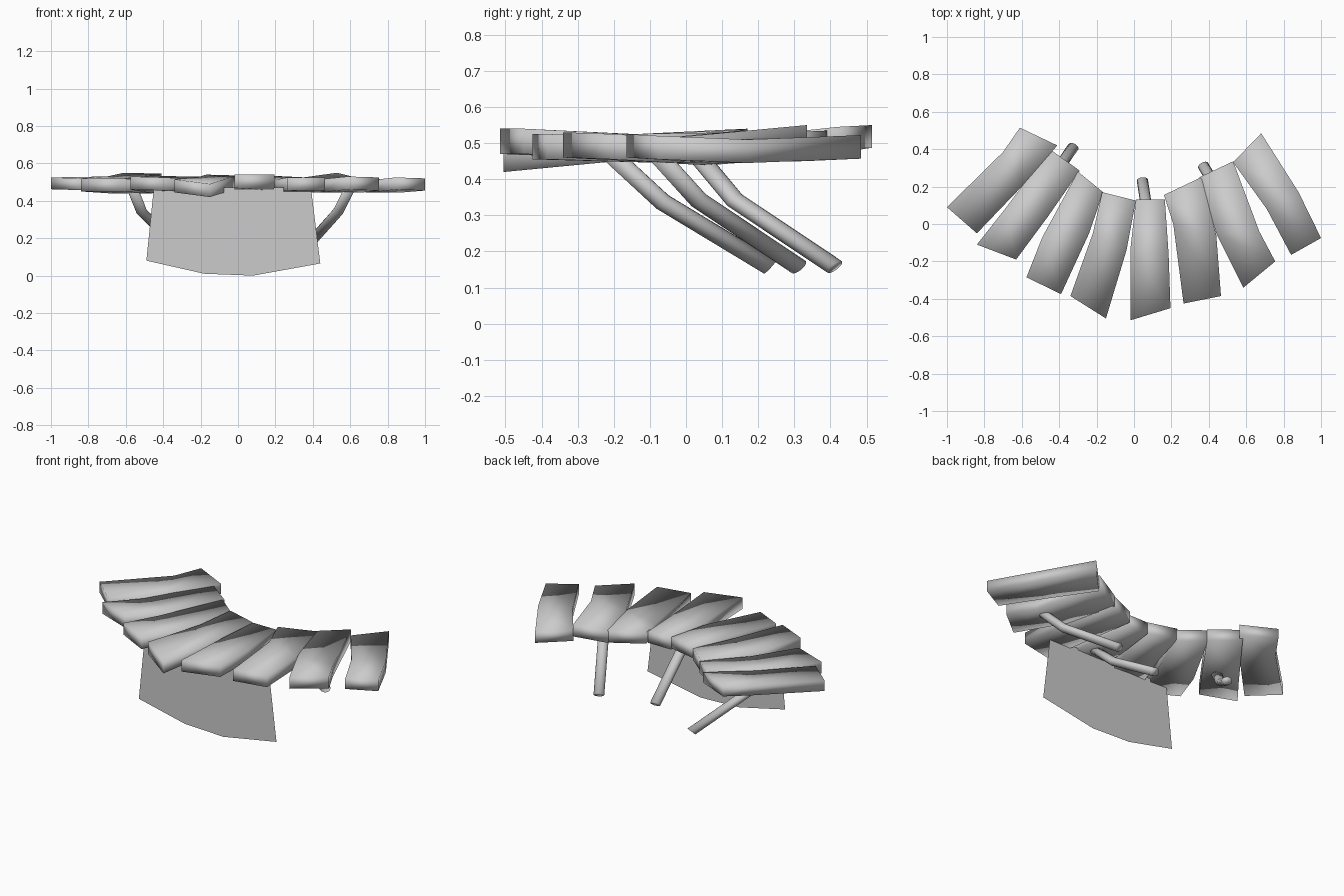
import bpy
import bmesh
from math import cos, sin, tau
from mathutils import Vector

cube = bpy.data.objects.get("Cube")
if cube:
    bpy.data.objects.remove(cube, do_unlink=True)

# Single plain grey
grey = bpy.data.materials.new("plain_grey")
grey.use_nodes = True
grey.diffuse_color = (0.6, 0.6, 0.6, 1)
shader = next(n for n in grey.node_tree.nodes if n.type == 'BSDF_PRINCIPLED')
shader.inputs["Base Color"].default_value = grey.diffuse_color


def finish(bm, name, smooth):
    """Turn a bmesh into a named grey object."""
    mesh = bpy.data.meshes.new(name)
    for face in bm.faces:
        face.smooth = smooth
    bm.to_mesh(mesh)
    bm.free()
    mesh.materials.append(grey)
    obj = bpy.data.objects.new(name, mesh)
    bpy.context.collection.objects.link(obj)
    return obj


def loft(name, loops):
    """Skin matching loops of points into a closed smooth body."""
    bm = bmesh.new()
    rings = [[bm.verts.new(point) for point in loop] for loop in loops]
    for near, far in zip(rings, rings[1:]):
        for i in range(len(near)):
            j = (i + 1) % len(near)
            bm.faces.new((near[i], near[j], far[j], far[i]))
    bm.faces.new(rings[0])
    bm.faces.new(list(reversed(rings[-1])))
    bmesh.ops.recalc_face_normals(bm, faces=bm.faces)
    return finish(bm, name, True)


def plank(name, stations, tops, thick=0.07):
    """Bent slab: front, middle and back stations, each a left and right edge point."""
    loops = []
    for ((ax, ay), (bx, by)), (a_top, b_top) in zip(stations, tops):
        loops.append([(ax, ay, a_top - thick), (bx, by, b_top - thick),
                      (bx, by, b_top), (ax, ay, a_top)])
    return loft(name, loops)


def support_tube(name, path, half_width=0.03, half_height=0.025, sides=16):
    """Bent oval tube whose end rings keep the tilt of its upper length."""
    path = [Vector(p) for p in path]
    along = (path[1] - path[0]).normalized()
    side = along.cross(Vector((0, 0, 1))).normalized()
    up = side.cross(along)
    angles = [tau * i / sides for i in range(sides)]
    return loft(name, [[p + side * half_width * cos(a) + up * half_height * sin(a)
                        for a in angles] for p in path])


# Fan of bent planks, from the -x end to the +x end
plank("plank_far_right",
      (((-1, .09), (-.84, -.05)), ((-.7, .385), (-.61, .19)), ((-.61, .515), (-.41, .42))),
      ((.525, .52), (.53, .52), (.55, .545)), thick=.063)
plank("plank_outer_right",
      (((-.84, -.11), (-.63, -.19)), ((-.69, .08), (-.46, .04)), ((-.45, .4), (-.29, .285))),
      ((.52, .52), (.51, .51), (.535, .53)))
plank("plank_mid_right",
      (((-.575, -.285), (-.39, -.375)), ((-.49, -.07), (-.24, -.05)), ((-.3, .28), (-.165, .17))),
      ((.53, .525), (.515, .515), (.53, .53)))
plank("plank_inner_right",
      (((-.34, -.385), (-.15, -.505)), ((-.22, -.05), (-.04, -.14)), ((-.17, .17), (.01, .125))),
      ((.515, .49), (.525, .525), (.54, .535)))
plank("plank_inner_left",
      (((-.02, -.515), (.195, -.45)), ((-.02, -.14), (.185, -.16)), ((.01, .13), (.165, .13))),
      ((.54, .54), (.525, .525), (.53, .53)))
plank("plank_mid_left",
      (((.265, -.425), (.465, -.385)), ((.21, 0), (.44, -.06)), ((.16, .155), (.36, .25))),
      ((.525, .525), (.515, .515), (.535, .525)))
plank("plank_outer_left",
      (((.585, -.34), (.755, -.2)), ((.44, -.05), (.67, -.04)), ((.35, .25), (.53, .335))),
      ((.53, .525), (.515, .515), (.525, .55)))
plank("plank_far_left",
      (((.84, -.165), (1, -.075)), ((.71, .08), (.88, .17)), ((.53, .33), (.68, .485))),
      ((.525, .52), (.51, .51), (.515, .522)), thick=.065)

# Bent tubes reaching back and down from under the planks
support_tube("support_tube_right",
             ((-.57, .02, .48), (-.515, .135, .342), (-.325, .412, .157)))
support_tube("support_tube_middle",
             ((.11, -.22, .48), (.09, -.065, .337), (.045, .233, .157)))
support_tube("support_tube_left",
             ((.605, -.09, .48), (.535, .035, .342), (.37, .312, .157)))

# Thin hanging sheet with a bowed lower edge
bm = bmesh.new()
outline = [(-.45, .47), (-.49, .08), (-.18, .01), (.08, 0), (.44, .065), (.39, .47)]
bm.faces.new([bm.verts.new((x, -.257, z)) for x, z in outline])
finish(bm, "hanging_sheet", False)
